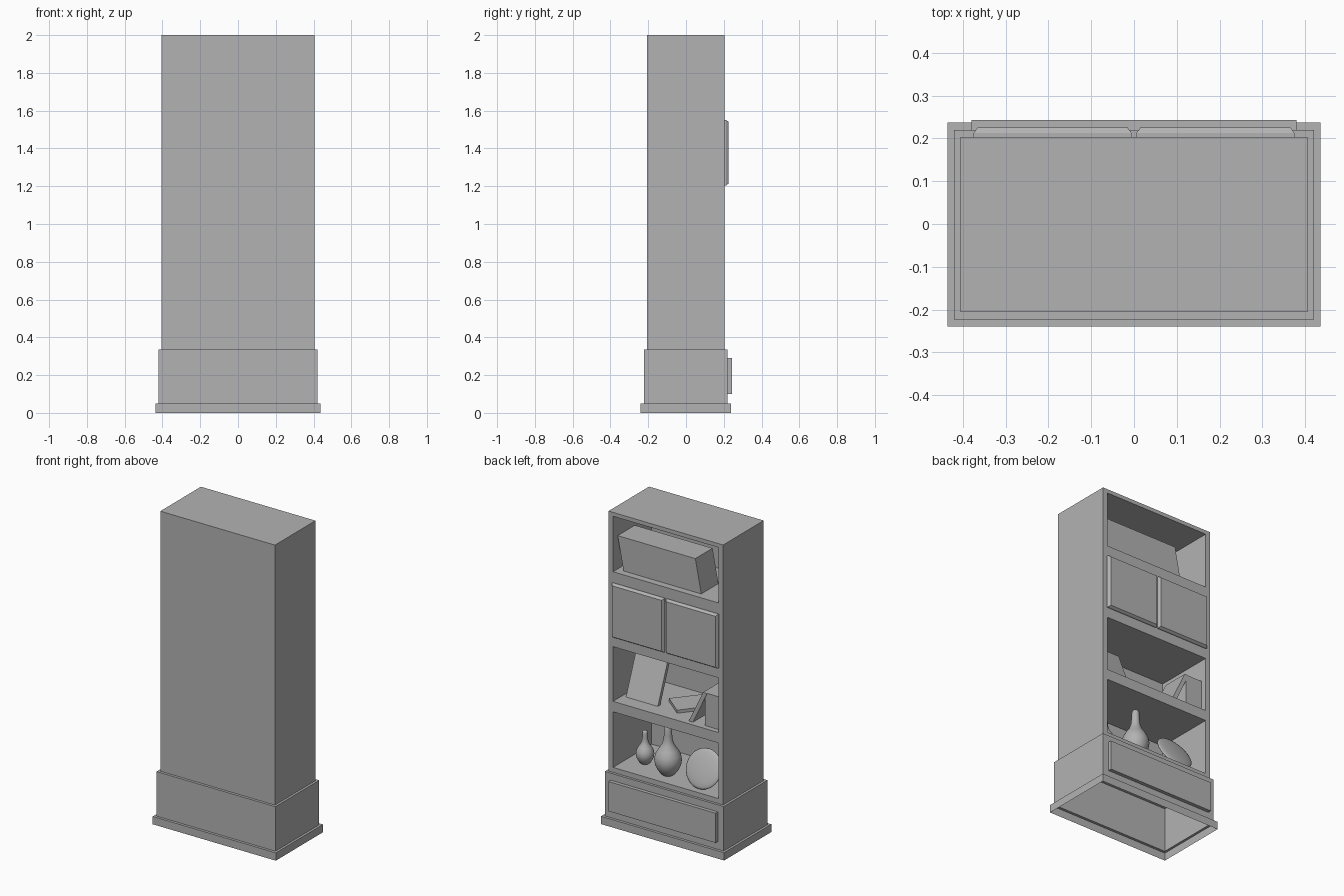
import bpy, bmesh, math
from mathutils import Matrix, Vector

old = bpy.data.objects.get("Cube")
if old:
    bpy.data.objects.remove(old)

grey = bpy.data.materials.new("plain grey")
grey.use_nodes = True
colour = (0.45, 0.45, 0.45, 1)
grey.diffuse_color = colour
grey.node_tree.nodes["Principled BSDF"].inputs["Base Color"].default_value = colour


def finish(name, bm, smooth=False):
    bmesh.ops.recalc_face_normals(bm, faces=bm.faces)
    mesh = bpy.data.meshes.new(name)
    bm.to_mesh(mesh)
    bm.free()
    mesh.materials.append(grey)
    for p in mesh.polygons:
        p.use_smooth = smooth
    obj = bpy.data.objects.new(name, mesh)
    bpy.context.collection.objects.link(obj)
    return obj


def box(name, x, y, z, lean_x=0, lean_y=0, bevel=None):
    """Box from ranges; the top may slide sideways, the +y face may shrink."""
    bm = bmesh.new()
    bmesh.ops.create_cube(bm, size=1)
    for v in bm.verts:
        top = v.co.z > 0
        v.co = Vector((x[v.co.x > 0], y[v.co.y > 0], z[top]))
        v.co += Vector((lean_x, lean_y, 0)) * top
    if bevel:
        face = max(bm.faces, key=lambda f: f.calc_center_median().y)
        new = bmesh.ops.extrude_discrete_faces(bm, faces=[face])["faces"][0]
        mid = new.calc_center_median()
        for v in new.verts:
            for i in (0, 2):
                v.co[i] -= math.copysign(bevel, v.co[i] - mid[i])
            v.co.y += 0.013
    return finish(name, bm)


def shell(name, x, y, z, x_top=None, y_top=None):
    """Open-bottomed hollow step: walls plus a ledge or lid on top."""
    bm = bmesh.new()
    bmesh.ops.create_cube(bm, size=1)
    for v in bm.verts:
        v.co = Vector((x[v.co.x > 0], y[v.co.y > 0], z[v.co.z > 0]))
    low = min(bm.faces, key=lambda f: f.calc_center_median().z)
    bmesh.ops.delete(bm, geom=[low], context='FACES_ONLY')
    if x_top:
        lid = max(bm.faces, key=lambda f: f.calc_center_median().z)
        inner = bmesh.ops.extrude_discrete_faces(bm, faces=[lid])["faces"][0]
        old_verts = [v for v in bm.verts if v.co.z > z[0] and v not in inner.verts]
        for v in inner.verts:
            v.co.x = x_top[v.co.x > 0]
            v.co.y = y_top[v.co.y > 0]
        bmesh.ops.delete(bm, geom=[inner], context='FACES_ONLY')
    return finish(name, bm)


def lathe(name, profile, place, scale=1):
    bm = bmesh.new()
    verts = [bm.verts.new((r * scale, 0, z * scale)) for r, z in profile]
    edges = [bm.edges.new(pair) for pair in zip(verts, verts[1:])]
    bmesh.ops.spin(bm, geom=verts + edges, cent=(0, 0, 0), axis=(0, 0, 1),
                   angle=math.tau, steps=32)
    bmesh.ops.remove_doubles(bm, verts=bm.verts, dist=0.0005)
    bm.transform(place)
    return finish(name, bm, True)


# stepped base, hollow underneath
BASE_X, BASE_Y = (-0.421, 0.421), (-0.223, 0.22)
shell("plinth", (-0.436, 0.436), (-0.24, 0.237), (0, 0.05), BASE_X, BASE_Y)
shell("base_cabinet", BASE_X, BASE_Y, (0.05, 0.335))
box("drawer_front", (-0.38, 0.38), (0.22, 0.243), (0.1, 0.29))

# tall body with recessed shelves on its open side
FRONT, REAR, FLOOR = 0.204, -0.206, 0.335
openings = [(0.367, 0.723), (0.79, 1.14), (1.62, 1.975)]
xs = [-0.406, -0.374, 0.374, 0.406]
zs = [FLOOR] + [z for pair in openings for z in pair] + [2]
bm = bmesh.new()
grid = [[bm.verts.new((x, FRONT, z)) for x in xs] for z in zs]
holes = []
for row in range(len(zs) - 1):
    for col in range(3):
        a, b = grid[row], grid[row + 1]
        f = bm.faces.new((a[col], a[col + 1], b[col + 1], b[col]))
        if col == 1 and row % 2 == 1:
            holes.append(f)
rim = [e for e in bm.edges if e.is_boundary]
out = bmesh.ops.extrude_edge_only(bm, edges=rim)["geom"]
for v in out:
    if isinstance(v, bmesh.types.BMVert):
        v.co.y = REAR
bmesh.ops.holes_fill(bm, edges=[e for e in bm.edges if e.is_boundary], sides=0)
recess = bmesh.ops.extrude_face_region(bm, geom=holes)["geom"]
bmesh.ops.delete(bm, geom=[f for f in holes if f.is_valid], context='FACES_ONLY')
for v in recess:
    if isinstance(v, bmesh.types.BMVert):
        v.co.y = -0.186
finish("cabinet_body", bm)

# pair of bevelled doors
for side, x in (("right", (-0.375, -0.006)), ("left", (0.006, 0.375))):
    box(side + "_door", x, (FRONT, 0.213), (1.205, 1.55), bevel=0.009)

# top shelf: leaning row of books
box("book_row", (-0.22, 0.33), (-0.014, 0.16), (1.62, 1.835), lean_x=0.042)

# middle shelf: frame, books
box("picture_frame", (0.121, 0.347), (0.087, 0.112), (0.79, 1.058), lean_y=-0.106)
box("upright_books", (-0.37, -0.252), (0, 0.17), (0.79, 1.0))
box("leaning_book", (-0.17, -0.141), (0, 0.173), (0.79, 1.0), lean_x=-0.1)
book = box("flat_book", (-0.085, 0.085), (-0.1, 0.1), (0, 0.02))
book.location = (-0.021, -0.006, 0.79)
book.rotation_euler.z = math.radians(-39)

# bottom shelf: vases and plate
vase = [(0, 0), (0.04, 0), (0.062, 0.03), (0.076, 0.06), (0.081, 0.092), (0.075, 0.125),
        (0.057, 0.157), (0.038, 0.185), (0.028, 0.215), (0.024, 0.25), (0.022, 0.295),
        (0.018, 0.307), (0, 0.31)]
lathe("large_vase", vase, Matrix.Translation((0.064, 0.09, 0.367)))
lathe("small_vase", vase, Matrix.Translation((0.258, 0.046, 0.367)), 0.67)
arc = [math.pi * i / 12 for i in range(13)]
lathe("plate", [(0.122 * math.sin(a), -0.018 * math.cos(a)) for a in arc],
      Matrix.Translation((-0.209, 0.118, 0.482)) @ Matrix.Rotation(math.radians(-65), 4, 'X'))
